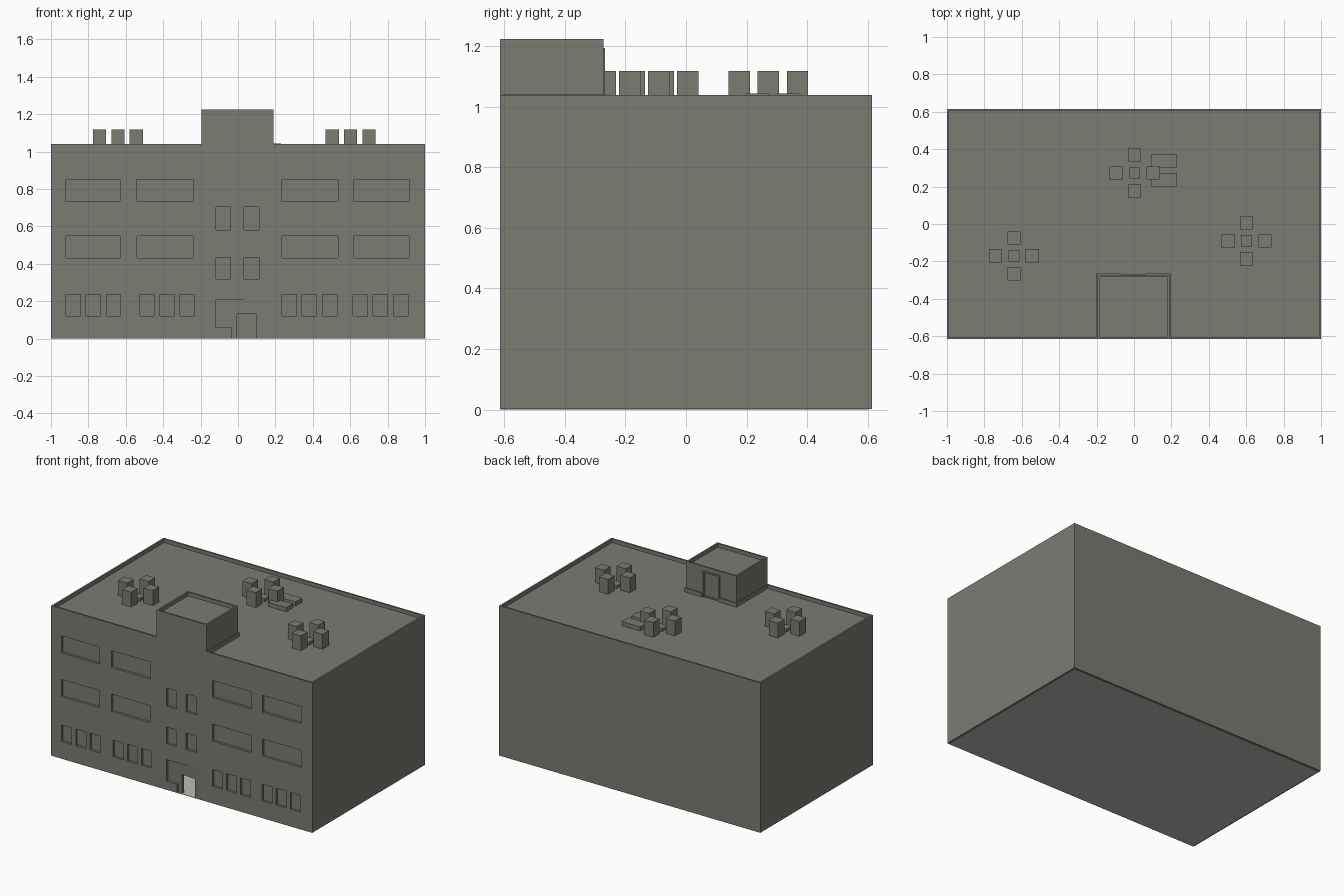
import bpy, bmesh

if "Cube" in bpy.data.objects:
    bpy.data.objects.remove(bpy.data.objects["Cube"])

def material(name, rgb):
    m = bpy.data.materials.new(name)
    m.diffuse_color = (*rgb, 1)
    m.use_nodes = True
    m.node_tree.nodes["Principled BSDF"].inputs["Base Color"].default_value = m.diffuse_color
    return m

CONCRETE = material("grey concrete", (0.2, 0.2, 0.175))
PALE = material("pale floor", (0.5, 0.5, 0.47))

def add_box(bm, x0, x1, y0, y1, z0, z1):
    v = bmesh.ops.create_cube(bm, size=1)["verts"]
    for p in v:
        p.co = ((x0 + x1) / 2 + p.co.x * (x1 - x0),
                (y0 + y1) / 2 + p.co.y * (y1 - y0),
                (z0 + z1) / 2 + p.co.z * (z1 - z0))

def finish(name, bm, mat=CONCRETE):
    bmesh.ops.recalc_face_normals(bm, faces=bm.faces)
    me = bpy.data.meshes.new(name)
    bm.to_mesh(me)
    bm.free()
    me.materials.append(mat)
    ob = bpy.data.objects.new(name, me)
    bpy.context.collection.objects.link(ob)
    return ob

def boxes(name, dims, mat=CONCRETE):
    bm = bmesh.new()
    for d in dims:
        add_box(bm, *d)
    return finish(name, bm, mat)

def boolean(ob, other, op="DIFFERENCE"):
    mod = ob.modifiers.new("cut", "BOOLEAN")
    mod.operation, mod.solver, mod.object = op, "EXACT", other
    bpy.context.view_layer.objects.active = ob
    bpy.ops.object.modifier_apply(modifier=mod.name)
    bpy.data.objects.remove(other)

HX, HY, TOP, ROOF = 1.0, 0.615, 1.04, 1.015
RIM, WALL = 0.012, 0.03

# Main block, hollow and open underneath, with a sunken roof behind a parapet
building = boxes("building", [(-HX, HX, -HY, HY, 0.002, TOP)])
boolean(building, boxes("hollow", [
    (-HX + WALL, HX - WALL, -HY + WALL, HY - WALL, -0.1, 0.97),
    (-HX + RIM, HX - RIM, -HY + RIM, HY - RIM, ROOF, 1.3)]))

# Stair tower flush with the front wall
boolean(building, boxes("tower", [(-0.195, 0.19, -HY, -0.272, 0.99, 1.225)]), "UNION")
boolean(building, boxes("tower_recesses", [
    (-0.183, 0.178, -HY + RIM, -0.284, 1.2, 1.4),
    (-0.06, 0.055, -0.287, -0.2, ROOF + 0.005, 1.185)]))

# Recessed windows on the front
windows = []
for z0, z1 in ((0.735, 0.852), (0.432, 0.55)):
    for x0, x1 in ((-0.92, -0.63), (-0.54, -0.24), (0.235, 0.535), (0.617, 0.915)):
        windows.append((x0, x1, z0, z1))
for start in (-0.92, -0.525, 0.235, 0.615):
    for i in range(3):
        x = start + i * 0.108
        windows.append((x, x + 0.077, 0.12, 0.236))
for z0, z1 in ((0.58, 0.705), (0.32, 0.435)):
    for x in (-0.118, 0.033):
        windows.append((x, x + 0.079, z0, z1))
boolean(building, boxes("window_cutter",
        [(a, b, -HY - 0.1, -HY + 0.016, c, d) for a, b, c, d in windows]))

# Entrance recess: stepped outline, deep at the left and fading out to the right
bm = bmesh.new()
outline = [(-0.118, 0.06), (-0.035, 0.06), (-0.035, -0.05),
           (0.14, -0.05), (0.14, 0.21), (-0.118, 0.21)]
front = [bm.verts.new((x, -HY - 0.1, z)) for x, z in outline]
back = [bm.verts.new((x, -HY + 0.02 * (0.14 - x) / 0.258 - 0.0001, z)) for x, z in outline]
bm.faces.new(front)
bm.faces.new(back[::-1])
for i in range(6):
    j = (i + 1) % 6
    bm.faces.new((front[i], back[i], back[j], front[j]))
boolean(building, finish("entrance_cutter", bm))

# Open doorway through the wall
boolean(building, boxes("door_cutter", [(-0.005, 0.1, -HY - 0.1, -HY + 0.1, -0.1, 0.132)]))

# Pale ground floor
boxes("floor", [(-0.988, 0.988, -HY + 0.002, HY - 0.012, 0, 0.002)], PALE)

# Low curb around the tower and frame round its rear door
boxes("tower_curb", [
    (0.19, 0.198, -HY + RIM, -0.264, ROOF, TOP + 0.002),
    (-0.203, -0.195, -HY + RIM, -0.264, ROOF, TOP + 0.002),
    (0.065, 0.19, -0.272, -0.264, ROOF, TOP + 0.002),
    (-0.195, -0.07, -0.272, -0.264, ROOF, TOP + 0.002)])
boxes("tower_door_frame", [
    (-0.07, -0.06, -0.272, -0.267, ROOF, 1.195),
    (0.055, 0.065, -0.272, -0.267, ROOF, 1.195),
    (-0.06, 0.055, -0.272, -0.267, 1.185, 1.195)])

# Rooftop units: four boxes around a low hub in each cluster
for n, (cx, cy) in enumerate(((-0.642, -0.17), (0.602, -0.09), (0.003, 0.272))):
    units = [(cx - 0.03, cx + 0.03, cy - 0.03, cy + 0.03, ROOF, ROOF + 0.02)]
    for dx, dy in ((0.098, 0), (-0.098, 0), (0, 0.096), (0, -0.096)):
        x, y = cx + dx, cy + dy
        units.append((x - 0.035, x + 0.035, y - 0.035, y + 0.035, ROOF, 1.118))
    boxes(f"roof_units_{n + 1}", units)

# Flat slabs beside the rear cluster
boxes("roof_slabs", [(0.09, 0.23, 0.2, 0.272, ROOF, 1.044),
                     (0.09, 0.23, 0.302, 0.374, ROOF, 1.044)])
